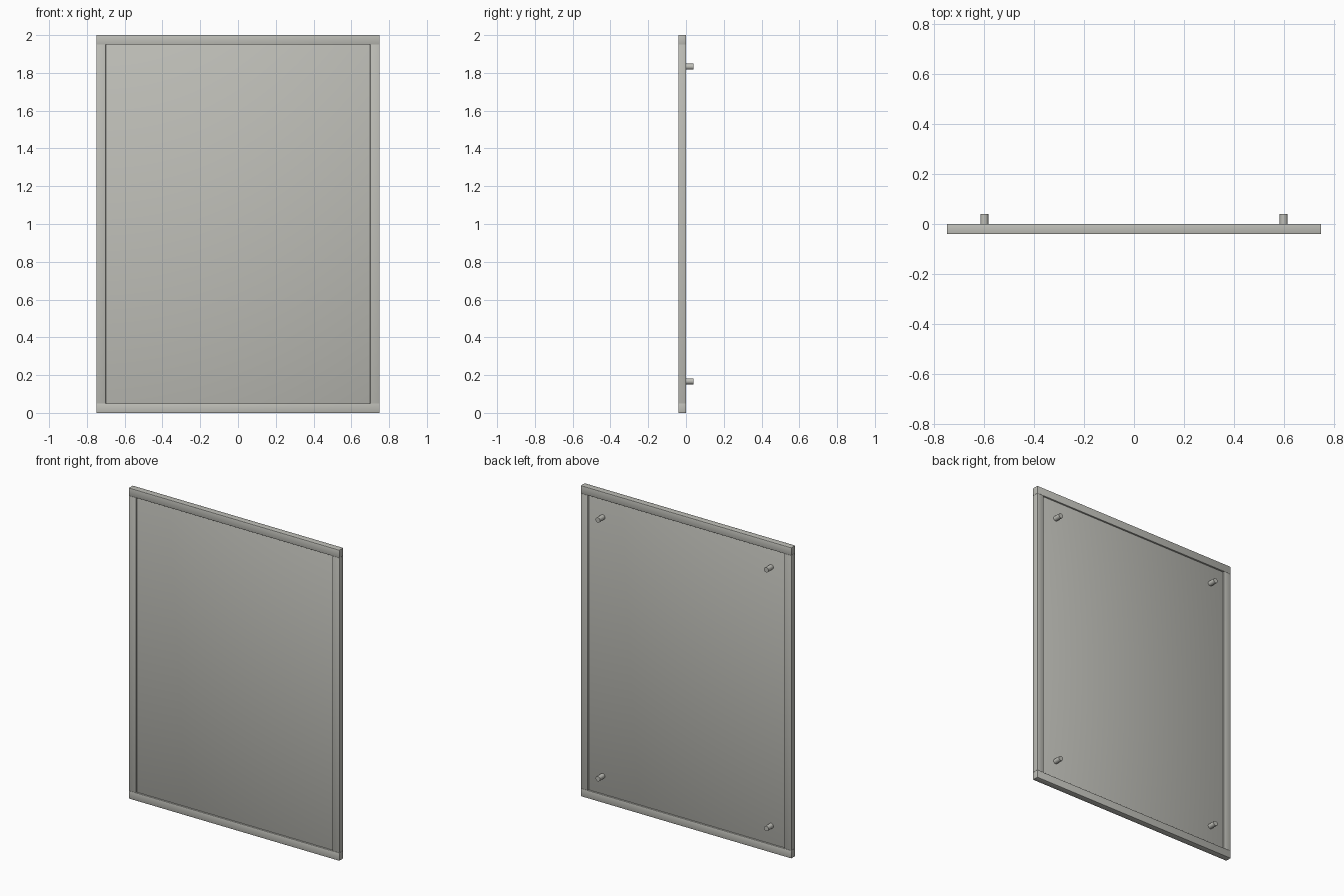
import bpy, math
from mathutils import Matrix

if "Cube" in bpy.data.objects:
    bpy.data.objects.remove(bpy.data.objects["Cube"])

grey = bpy.data.materials.new("warm_grey")
grey.diffuse_color = (0.52, 0.52, 0.48, 1)
grey.use_nodes = True
grey.node_tree.nodes["Principled BSDF"].inputs["Base Color"].default_value = grey.diffuse_color


def box(name, x0, x1, y0, y1, z0, z1):
    """Box given by its limits, with tiny softened edges."""
    bpy.ops.mesh.primitive_cube_add(size=1)
    o = bpy.context.object
    o.name = name
    o.data.transform(Matrix.Diagonal((x1 - x0, y1 - y0, z1 - z0, 1)))
    o.location = ((x0 + x1) / 2, (y0 + y1) / 2, (z0 + z1) / 2)
    o.data.materials.append(grey)
    bpy.ops.object.shade_smooth()
    bevel = o.modifiers.new("soft_edge", 'BEVEL')
    bevel.width = 0.001
    bevel.segments = 2
    return o


W, H, RAIL, FRONT = 0.75, 2.0, 0.05, -0.04

# top and bottom rails run the full width
box("bottom_rail", -W, W, FRONT, 0, 0, RAIL)
box("top_rail", -W, W, FRONT, 0, H - RAIL, H)

# side stiles fit between the rails
box("left_stile", -W, -W + RAIL, FRONT, 0, RAIL, H - RAIL)
box("right_stile", W - RAIL, W, FRONT, 0, RAIL, H - RAIL)

# panel recessed slightly on both faces
box("panel", -W + RAIL, W - RAIL, -0.03, -0.01, RAIL, H - RAIL)

# four mounting pegs on the back
for side, x in (("left", -0.6), ("right", 0.6)):
    for level, z in (("lower", 0.167), ("upper", 1.833)):
        y0, y1 = -0.012, 0.04
        bpy.ops.mesh.primitive_cylinder_add(
            vertices=16, radius=0.016, depth=y1 - y0,
            location=(x, (y0 + y1) / 2, z), rotation=(math.pi / 2, 0, 0))
        peg = bpy.context.object
        peg.name = f"{level}_{side}_peg"
        peg.data.materials.append(grey)
        bpy.ops.object.shade_smooth_by_angle(angle=math.radians(40))
